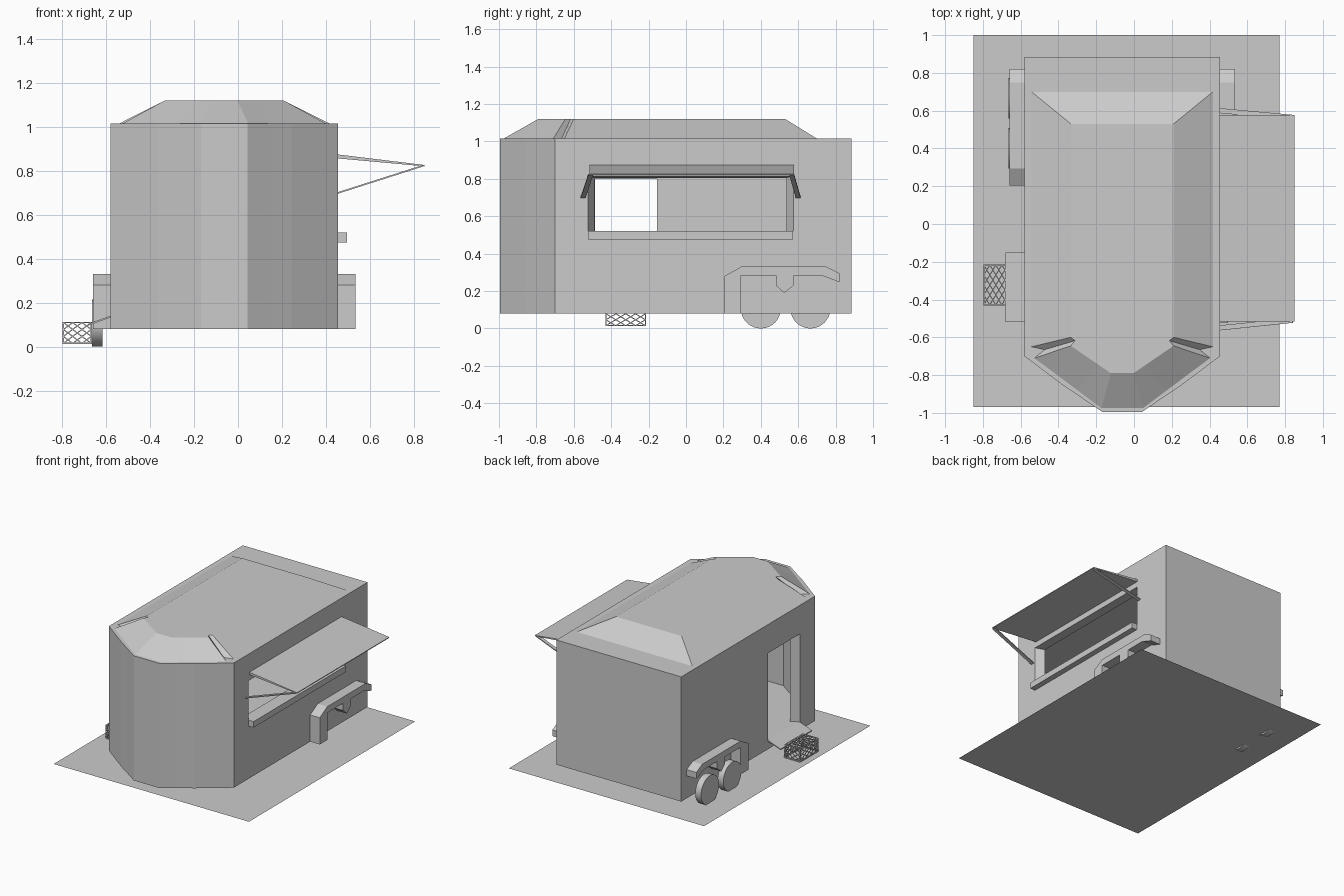
import bpy, bmesh, math
from mathutils import Vector

if "Cube" in bpy.data.objects:
    bpy.data.objects.remove(bpy.data.objects["Cube"])

CX = -0.0625  # centre line of the trailer body


def finish(name, bm):
    bmesh.ops.recalc_face_normals(bm, faces=bm.faces)
    me = bpy.data.meshes.new(name)
    bm.to_mesh(me)
    bm.free()
    ob = bpy.data.objects.new(name, me)
    bpy.context.collection.objects.link(ob)
    return ob


def loft(name, low, high):
    """Closed solid between two 3D loops with equal point counts."""
    bm = bmesh.new()
    a = [bm.verts.new(p) for p in low]
    b = [bm.verts.new(p) for p in high]
    bm.faces.new(a)
    bm.faces.new(b)
    n = len(a)
    for i in range(n):
        j = (i + 1) % n
        bm.faces.new((a[i], a[j], b[j], b[i]))
    return finish(name, bm)


def box(name, x0, x1, y0, y1, z0, z1):
    loop = [(x0, y0), (x1, y0), (x1, y1), (x0, y1)]
    return loft(name, [(x, y, z0) for x, y in loop], [(x, y, z1) for x, y in loop])


def mirrored(half, z):
    """Half outline (distance from centre line, y) turned into a full loop."""
    return ([(CX + x, y, z) for x, y in half] +
            [(CX - x, y, z) for x, y in reversed(half)])


def yz_rect(x, y0, y1, z0, z1):
    return [(x, y0, z0), (x, y1, z0), (x, y1, z1), (x, y0, z1)]


def add_bar(bm, p, q, w, h, side):
    """Rectangular bar from p to q; w is its width along the side vector."""
    p, q = Vector(p), Vector(q)
    d = (q - p).normalized()
    s = Vector(side)
    s = (s - d * s.dot(d)).normalized() * w / 2
    t = d.cross(s).normalized() * h / 2
    ends = [[bm.verts.new(c + o) for o in (s + t, s - t, -s - t, -s + t)] for c in (p, q)]
    bm.faces.new(ends[0])
    bm.faces.new(ends[1])
    for i in range(4):
        j = (i + 1) % 4
        bm.faces.new((ends[0][i], ends[0][j], ends[1][j], ends[1][i]))


def cut(target, cutter):
    mod = target.modifiers.new("cut", 'BOOLEAN')
    mod.operation = 'DIFFERENCE'
    mod.solver = 'EXACT'
    mod.object = cutter
    bpy.context.view_layer.objects.active = target
    bpy.ops.object.modifier_apply(modifier=mod.name)
    bpy.data.objects.remove(cutter)


# Base sheet under the trailer
bm = bmesh.new()
bm.faces.new([bm.verts.new(p) for p in
              ((-0.85, -0.97, 0.012), (0.77, -0.97, 0.012), (0.77, 1.0, 0.012), (-0.85, 1.0, 0.012))])
finish("base_sheet", bm)

# Body shell with faceted nose
outer = [(0.5175, 0.885), (0.5175, -0.70), (0.305, -0.86), (0.215, -0.92), (0.105, -0.995)]
inner = [(0.4575, 0.825), (0.4575, -0.67), (0.27, -0.81), (0.19, -0.865), (0.09, -0.935)]
body = loft("body", mirrored(outer, 0.08), mirrored(outer, 1.015))
cut(body, loft("cabin_cutter", mirrored(inner, 0.14), mirrored(inner, 0.96)))

# Serving window (right) and doorway (left), both with splayed jambs
cut(body, loft("window_cutter", yz_rect(0.456, -0.525, 0.575, 0.52, 0.815),
               yz_rect(0.39, -0.485, 0.535, 0.52, 0.805)))
cut(body, loft("door_cutter", yz_rect(-0.581, -0.52, -0.145, 0.141, 0.80),
               yz_rect(-0.515, -0.485, -0.157, 0.141, 0.80)))

# Raised roof with a notch on each side behind the nose
roof_low = [(0.48, 0.70), (0.48, -0.65), (0.41, -0.665), (0.465, -0.71),
            (0.23, -0.885), (0.11, -0.975)]
roof_high = [(0.272, 0.53), (0.272, -0.60), (0.25, -0.618), (0.272, -0.645),
             (0.13, -0.742), (0.06, -0.79)]
loft("roof", mirrored(roof_low, 1.015), mirrored(roof_high, 1.12))

# Awning panel and its two struts
awning = [(0.455, 0.875), (0.85, 0.827), (0.85, 0.821), (0.455, 0.857)]
loft("awning", [(x, -0.515, z) for x, z in awning], [(x, 0.578, z) for x, z in awning])
bm = bmesh.new()
for y_wall, y_tip in ((-0.55, -0.51), (0.60, 0.565)):
    add_bar(bm, (0.455, y_wall, 0.70), (0.84, y_tip, 0.823), 0.026, 0.007, (0, 1, 0))
finish("awning_struts", bm)

# Serving counter
box("counter", 0.455, 0.497, -0.525, 0.572, 0.475, 0.52)

# Wheel fenders on both sides
fender = [(0.205, 0.08), (0.205, 0.28), (0.295, 0.33), (0.75, 0.33), (0.82, 0.295),
          (0.82, 0.248), (0.725, 0.283), (0.575, 0.283), (0.575, 0.23), (0.525, 0.19),
          (0.48, 0.23), (0.48, 0.283), (0.295, 0.283), (0.295, 0.08)]
for side, x0, x1 in (("right", 0.455, 0.535), ("left", -0.66, -0.58)):
    loft(side + "_fender", [(x0, y, z) for y, z in fender], [(x1, y, z) for y, z in fender])

# Wheels on the left side
for i, y in enumerate((0.40, 0.665)):
    ring = [(y + 0.107 * math.cos(a), 0.107 + 0.107 * math.sin(a))
            for a in (k * math.tau / 32 for k in range(32))]
    wheel = loft("wheel_%d" % (i + 1), [(-0.665, u, v) for u, v in ring],
                 [(-0.617, u, v) for u, v in ring])
    bpy.ops.object.select_all(action='DESELECT')
    wheel.select_set(True)
    bpy.context.view_layer.objects.active = wheel
    bpy.ops.object.shade_smooth_by_angle()

# Sloped door sill
sill = [(-0.68, 0.105), (-0.58, 0.141), (-0.58, 0.133), (-0.68, 0.097)]
loft("door_sill", [(x, -0.52, z) for x, z in sill], [(x, -0.15, z) for x, z in sill])

# Step made of expanded-metal lattice panels
X0, X1, Y0, Y1, Z0, Z1 = -0.795, -0.668, -0.428, -0.217, 0.015, 0.11
bm = bmesh.new()


def lattice(origin, u, v, nu, nv):
    o, u, v = Vector(origin), Vector(u), Vector(v)
    nrm = u.cross(v)
    p = lambda i, j: o + u * (i / nu) + v * (j / nv)
    for i in range(nu):
        for j in range(nv):
            add_bar(bm, p(i, j), p(i + 1, j + 1), 0.004, 0.005, nrm)
            add_bar(bm, p(i + 1, j), p(i, j + 1), 0.004, 0.005, nrm)
    for a, b in (((0, 0), (nu, 0)), ((nu, 0), (nu, nv)), ((nu, nv), (0, nv)), ((0, nv), (0, 0))):
        add_bar(bm, p(*a), p(*b), 0.006, 0.006, nrm)


dx, dy, dz = (X1 - X0, 0, 0), (0, Y1 - Y0, 0), (0, 0, Z1 - Z0)
lattice((X0, Y0, Z1), dx, dy, 4, 4)
for x in (X0, X1):
    lattice((x, Y0, Z0), dy, dz, 4, 3)
for y in (Y0, Y1):
    lattice((X0, y, Z0), dx, dz, 3, 3)
finish("step", bm)
